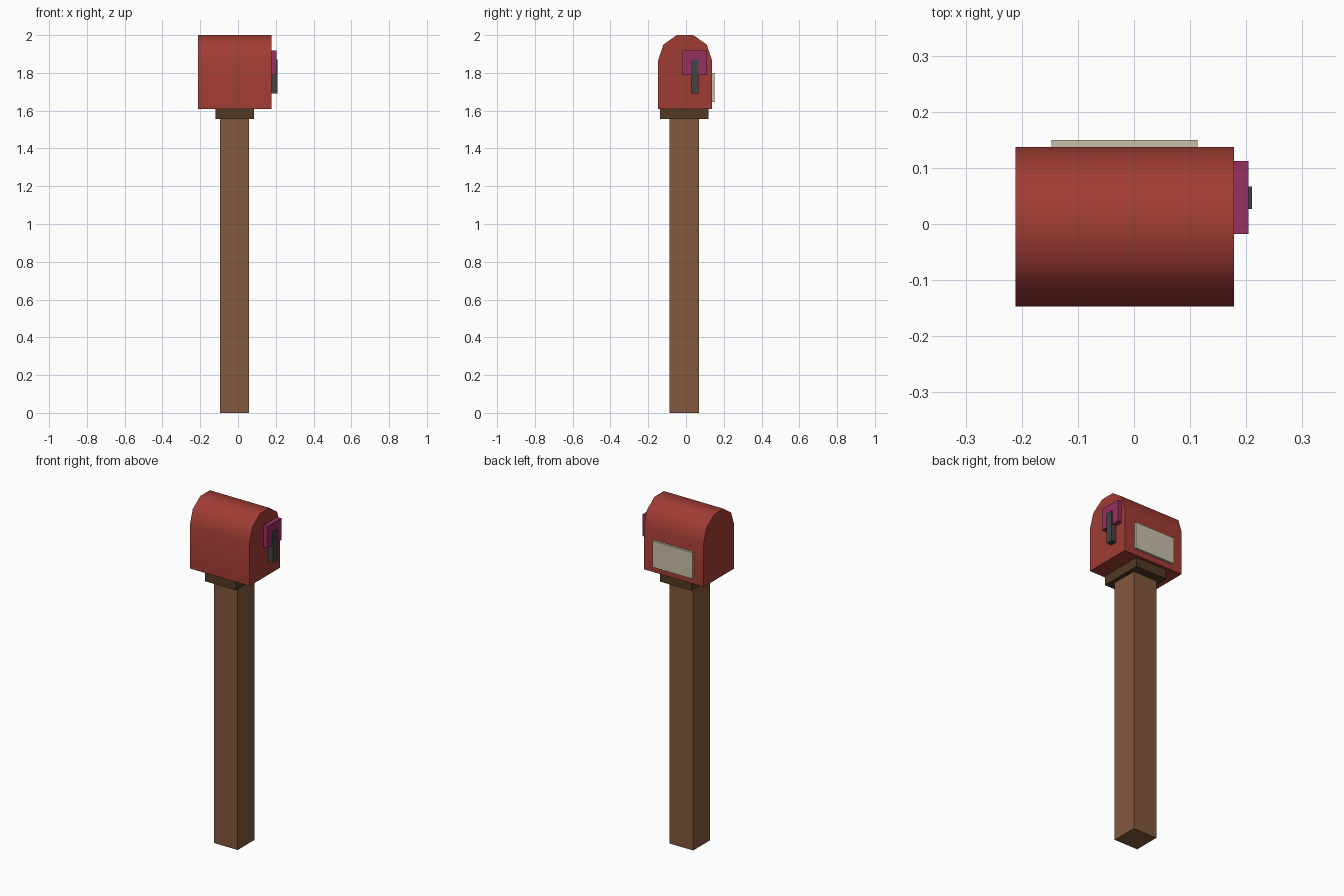
import bpy
import bmesh
from math import radians, sin, cos

default = bpy.data.objects.get("Cube")
if default:
    bpy.data.objects.remove(default, do_unlink=True)


def material(name, rgb):
    """Flat material from 0-255 display colour, stored as linear."""
    lin = [(c / 255 / 12.92) if c < 11 else ((c / 255 + 0.055) / 1.055) ** 2.4 for c in rgb]
    m = bpy.data.materials.new(name)
    m.use_nodes = True
    m.diffuse_color = (*lin, 1)
    m.node_tree.nodes["Principled BSDF"].inputs["Base Color"].default_value = (*lin, 1)
    return m


red = material("barn red", (160, 60, 52))
wood = material("post wood", (130, 88, 60))
dark_wood = material("dark wood", (82, 58, 36))
magenta = material("magenta", (152, 48, 94))
charcoal = material("charcoal", (68, 68, 70))
cream = material("cream", (200, 192, 170))


def finish(name, bm, mat):
    bmesh.ops.recalc_face_normals(bm, faces=bm.faces)
    mesh = bpy.data.meshes.new(name)
    bm.to_mesh(mesh)
    bm.free()
    mesh.materials.append(mat)
    obj = bpy.data.objects.new(name, mesh)
    bpy.context.collection.objects.link(obj)
    return obj


def box(name, x, y, z, mat):
    """Box from its (min, max) range on each axis."""
    bm = bmesh.new()
    bmesh.ops.create_cube(bm, size=1)
    for v in bm.verts:
        v.co = [r[0] + (c + 0.5) * (r[1] - r[0]) for r, c in zip((x, y, z), v.co)]
    return finish(name, bm, mat)


# Post and the mounting block on top of it
box("post", (-0.095, 0.059), (-0.087, 0.069), (0, 1.556), wood)
box("mounting_block", (-0.12, 0.084), (-0.138, 0.12), (1.556, 1.61), dark_wood)

# Box body: straight sides with a five-sided arch, extruded along x
x0, x1, mid_y, radius, spring_z = -0.211, 0.178, -0.005, 0.142, 1.868
rise = (2 - spring_z) / sin(radians(72))
profile = [(mid_y - radius, 1.61), (mid_y + radius, 1.61)]
profile += [(mid_y + radius * cos(radians(a)), spring_z + rise * sin(radians(a)))
            for a in range(0, 181, 36)]
bm = bmesh.new()
end = bm.faces.new([bm.verts.new((x0, y, z)) for y, z in profile])
side = bmesh.ops.extrude_face_region(bm, geom=[end], use_keep_orig=True)["geom"]
bmesh.ops.translate(bm, vec=(x1 - x0, 0, 0),
                    verts=[g for g in side if isinstance(g, bmesh.types.BMVert)])
body = finish("mailbox_body", bm, red)
bpy.context.view_layer.objects.active = body
body.select_set(True)
bpy.ops.object.shade_smooth_by_angle(angle=radians(50))

# Signal flag and its lever on the left end
box("flag", (x1, 0.204), (-0.018, 0.112), (1.79, 1.918), magenta)
box("flag_lever", (x1, 0.21), (0.027, 0.067), (1.69, 1.87), charcoal)

# Blank plate on the back
box("back_plate", (-0.147, 0.113), (0.137, 0.15), (1.645, 1.80), cream)
